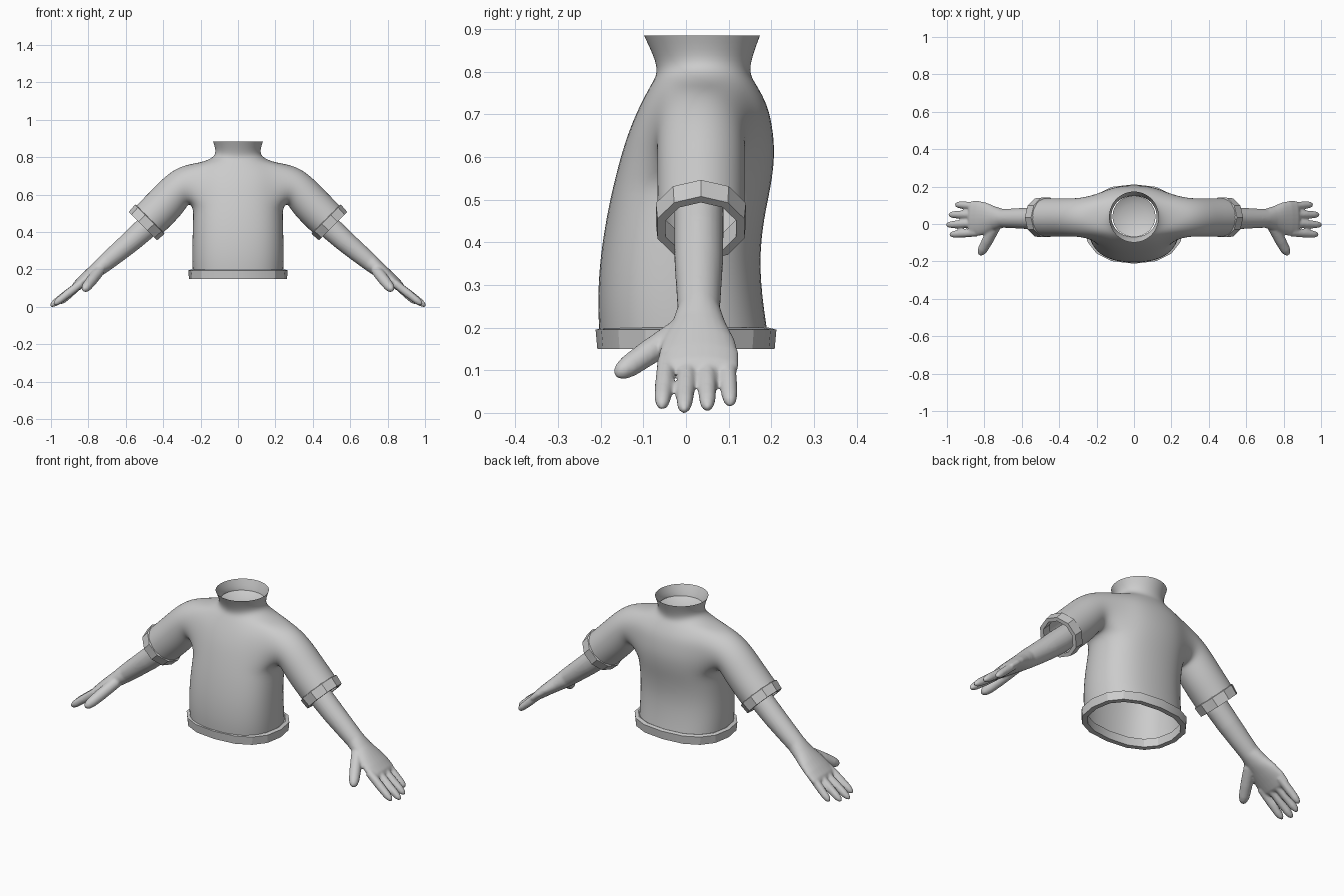
import bpy, bmesh, math
from mathutils import Vector

if "Cube" in bpy.data.objects:
    bpy.data.objects.remove(bpy.data.objects["Cube"])

grey = bpy.data.materials.new("light_grey")
grey.diffuse_color = (0.6, 0.6, 0.6, 1)
grey.use_nodes = True
grey.node_tree.nodes["Principled BSDF"].inputs["Base Color"].default_value = grey.diffuse_color


def finish(bm, name, smooth=180):
    bmesh.ops.recalc_face_normals(bm, faces=bm.faces)
    mesh = bpy.data.meshes.new(name)
    bm.to_mesh(mesh)
    bm.free()
    mesh.materials.append(grey)
    ob = bpy.data.objects.new(name, mesh)
    bpy.context.collection.objects.link(ob)
    bpy.context.view_layer.objects.active = ob
    ob.select_set(True)
    bpy.ops.object.shade_smooth_by_angle(angle=math.radians(smooth))
    ob.select_set(False)
    return ob


def ring(bm, c, u, v, n, start=0.0):
    c, u, v = Vector(c), Vector(u), Vector(v)
    return [bm.verts.new(c + u * math.cos(start + math.tau * i / n)
                         + v * math.sin(start + math.tau * i / n)) for i in range(n)]


def bridge(bm, a, b):
    n = len(a)
    for i in range(n):
        bm.faces.new((a[i], a[(i + 1) % n], b[(i + 1) % n], b[i]))


def tube(bm, sections, n=16):
    """Closed tube through (centre, u, v) sections."""
    rings = [ring(bm, *s, n) for s in sections]
    for a, b in zip(rings, rings[1:]):
        bridge(bm, a, b)
    bm.faces.new(rings[0])
    bm.faces.new(rings[-1])


def oval(bm, z, hx, y0, y1, n=16, p=2.4):
    """Soft-cornered horizontal oval."""
    out = []
    for i in range(n):
        a = math.tau * i / n
        c, s = math.cos(a), math.sin(a)
        x = math.copysign(abs(c) ** (2 / p), c) * hx
        y = math.copysign(abs(s) ** (2 / p), s) * (y1 - y0) / 2 + (y0 + y1) / 2
        out.append(bm.verts.new((x, y, z)))
    return out


def mirror(ob):
    ob.modifiers.new("mirror", 'MIRROR').use_mirror_merge = False


# shirt: torso rows (z, half width, front y, back y) up to the flared collar
rows = [(.16, .245, -.205, .2), (.25, .25, -.212, .185), (.36, .248, -.206, .175),
        (.46, .245, -.19, .187), (.53, .243, -.175, .203), (.60, .245, -.157, .212),
        (.66, .245, -.138, .208), (.72, .24, -.112, .196), (.77, .21, -.085, .168),
        (.79, .15, -.072, .154), (.82, .115, -.07, .152), (.885, .137, -.102, .177)]
bm = bmesh.new()
R = [oval(bm, *r, p=2.4 if r[0] < .75 else 2) for r in rows]
arm_cols = {14, 15, 0, 1, 6, 7, 8, 9}
for k in range(len(R) - 1):
    for j in range(16):
        if not (4 <= k < 8 and j in arm_cols):
            q = (j + 1) % 16
            bm.faces.new((R[k][j], R[k][q], R[k + 1][q], R[k + 1][j]))
# sleeves grow out of the two armholes: (x, z, tilt, radius)
sleeve = [(.285, .655, 12, .105), (.335, .612, 33, .105), (.39, .55, 45, .105),
          (.435, .505, 45, .105), (.485, .455, 45, .104)]
for side in (1, -1):
    cols = [14, 15, 0, 1, 2]
    if side < 0:
        cols = [(8 - j) % 16 for j in cols]
    prev = ([R[8][j] for j in cols] + [R[k][cols[4]] for k in (7, 6, 5)]
            + [R[4][j] for j in reversed(cols)] + [R[k][cols[0]] for k in (5, 6, 7)])
    for x, z, tilt, r in sleeve:
        t = math.radians(tilt)
        new = ring(bm, (side * x, .035, z), (0, -r, 0),
                   (side * r * math.sin(t), 0, r * math.cos(t)), 16, math.pi / 4)
        bridge(bm, prev, new)
        prev = new
shirt = finish(bm, "shirt")
shirt.modifiers.new("subdivision", 'SUBSURF').levels = 2
shirt.modifiers[-1].render_levels = 2

# shallow floor inside the collar
bm = bmesh.new()
a = oval(bm, .83, .115, -.07, .152, 32, 2)
b = oval(bm, .805, .07, -.03, .11, 32, 2)
bridge(bm, a, b)
bm.faces.new(b)
finish(bm, "neck_floor")

# hem band around the waist
bm = bmesh.new()
H = [oval(bm, z, .266 - d, -.212 + d, .212 - d) for z, d in
     ((.15, .004), (.195, 0), (.20, .018), (.195, .03), (.15, .03))]
for i in range(5):
    bridge(bm, H[i], H[(i + 1) % 5])
finish(bm, "hem_band", 25)

# turned-up cuffs
bm = bmesh.new()
s = math.sqrt(.5)
C = [ring(bm, (x, .035, .94 - x), (0, r, 0), (r * s, 0, r * s), 10, math.pi / 2)
     for x, r in ((.468, .098), (.472, .111), (.508, .107), (.508, .087), (.468, .087))]
for i in range(5):
    bridge(bm, C[i], C[(i + 1) % 5])
mirror(finish(bm, "sleeve_cuff", 25))

# forearm and palm: (x, z, y half width, thickness)
bm = bmesh.new()
nx, nz = .62, .78
limb = [(.42, .49, .058, .06), (.50, .415, .058, .062), (.57, .352, .057, .058),
        (.64, .293, .053, .053), (.70, .243, .05, .048), (.745, .205, .064, .042),
        (.79, .17, .084, .036), (.83, .138, .094, .031), (.865, .108, .094, .026),
        (.88, .096, .085, .016)]
tube(bm, [((x, .03, z), (0, w, 0), (t * nx, 0, t * nz)) for x, z, w, t in limb], 24)
# four fingers and a thumb: base, tip, radius
digits = [((.84, -.045, .125), (.985, -.057, .012), .022),
          ((.84, .005, .125), (1.003, -.005, .003), .022),
          ((.84, .05, .125), (.99, .05, .008), .022),
          ((.84, .095, .125), (.955, .104, .018), .021),
          ((.74, -.01, .195), (.825, -.165, .088), .03)]
for base, tip, r in digits:
    base, tip = Vector(base), Vector(tip)
    d = (tip - base).normalized()
    v = d.cross(Vector((0, 1, 0))).normalized()
    u = d.cross(v)
    tube(bm, [(base.lerp(tip, t), u * r * f, v * r * f) for t, f in
              ((0, 1), (.5, 1), (.8, .9), (.92, .7), (.975, .42), (1, .15))], 12)
arm = finish(bm, "arm_and_hand")
rm = arm.modifiers.new("blend", 'REMESH')
rm.mode = 'VOXEL'
rm.voxel_size = .006
rm.use_smooth_shade = True
sm = arm.modifiers.new("soften", 'SMOOTH')
sm.factor, sm.iterations = .5, 4
mirror(arm)
